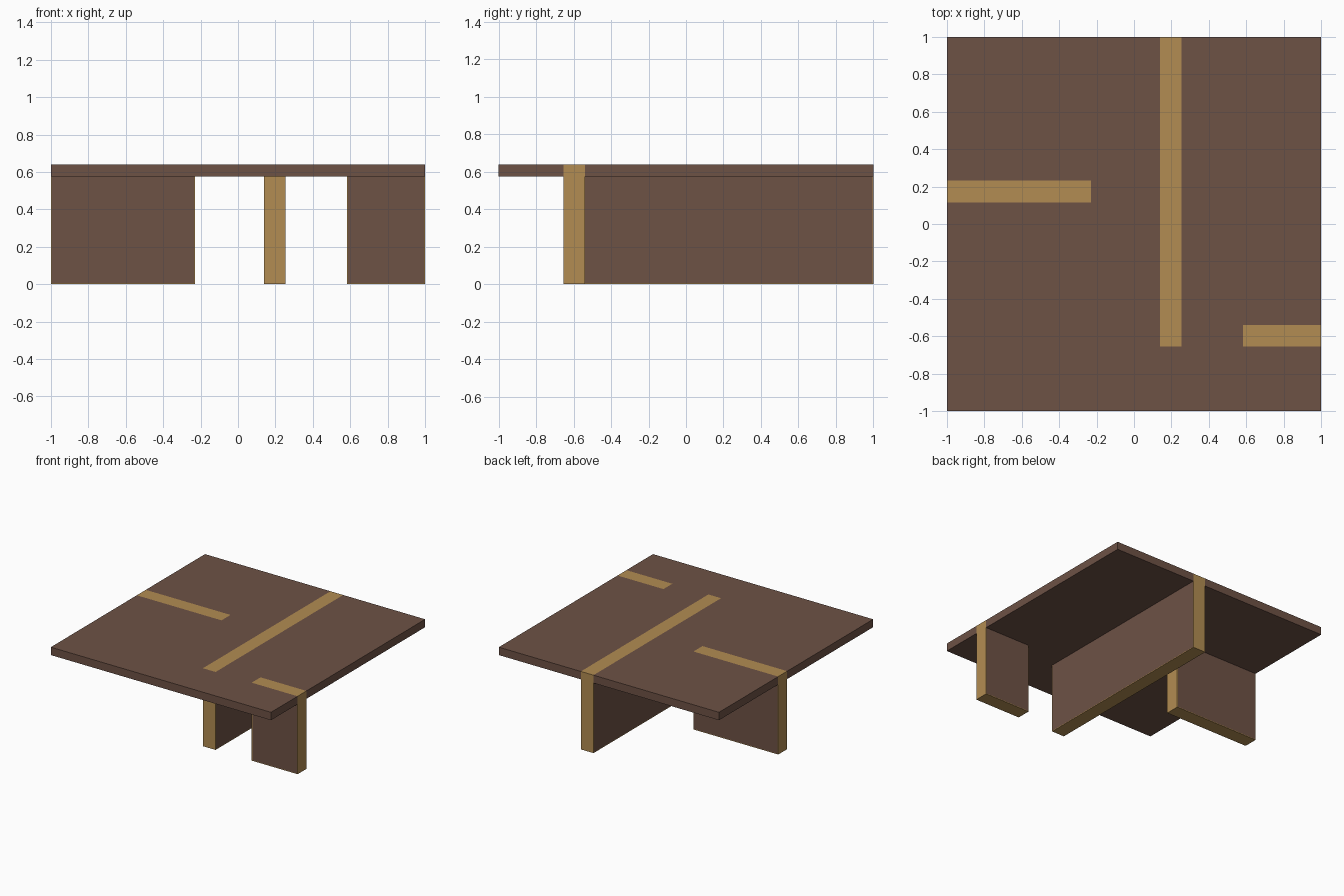
import bpy
import bmesh

if "Cube" in bpy.data.objects:
    bpy.data.objects.remove(bpy.data.objects["Cube"])


def material(name, rgb):
    m = bpy.data.materials.new(name)
    m.diffuse_color = (*rgb, 1.0)
    m.use_nodes = True
    m.node_tree.nodes["Principled BSDF"].inputs["Base Color"].default_value = m.diffuse_color
    return m


BROWN = material("walnut brown", (0.155, 0.084, 0.060))
GOLD = material("golden edge", (0.447, 0.264, 0.084))

TOP, UNDER = 0.64, 0.575   # upper and lower face of the table top
BAND = 0.008               # width of the golden edge banding


def box(name, x, y, z, panel_axis=None):
    """Box between limits; panel_axis gives the sides that get an inset brown panel."""
    bm = bmesh.new()
    bmesh.ops.create_cube(bm, size=1)
    for v in bm.verts:
        for i, (lo, hi) in enumerate((x, y, z)):
            v.co[i] = lo if v.co[i] < 0 else hi
    bm.normal_update()
    if panel_axis is not None:
        sides = [f for f in bm.faces if abs(f.normal[panel_axis]) > 0.9]
        bmesh.ops.inset_individual(bm, faces=sides, thickness=BAND)
        for f in sides:
            f.material_index = 1
    mesh = bpy.data.meshes.new(name)
    bm.to_mesh(mesh)
    bm.free()
    for m in ((BROWN,) if panel_axis is None else (GOLD, BROWN)):
        mesh.materials.append(m)
    ob = bpy.data.objects.new(name, mesh)
    bpy.context.collection.objects.link(ob)
    return ob


# Slab legs, rising through the top so their golden edges lie flush with it
MX = (0.14, 0.255)
MY = -0.655
LX, LY = -0.23, (0.115, 0.232)
RX, RY = 0.583, (MY, -0.54)
box("long_centre_leg", MX, (MY, 1), (0, TOP), 0)
box("left_leg", (-1, LX), LY, (0, TOP), 1)
box("right_leg", (RX, 1), RY, (0, TOP), 1)

# Table top panels fitted around the legs
slab = (UNDER, TOP)
box("top_left_front", (-1, MX[0]), (-1, LY[0]), slab)
box("top_left_middle", (LX, MX[0]), LY, slab)
box("top_left_back", (-1, MX[0]), (LY[1], 1), slab)
box("top_right_front", (MX[0], 1), (-1, MY), slab)
box("top_right_middle", (MX[1], RX), RY, slab)
box("top_right_back", (MX[1], 1), (RY[1], 1), slab)
